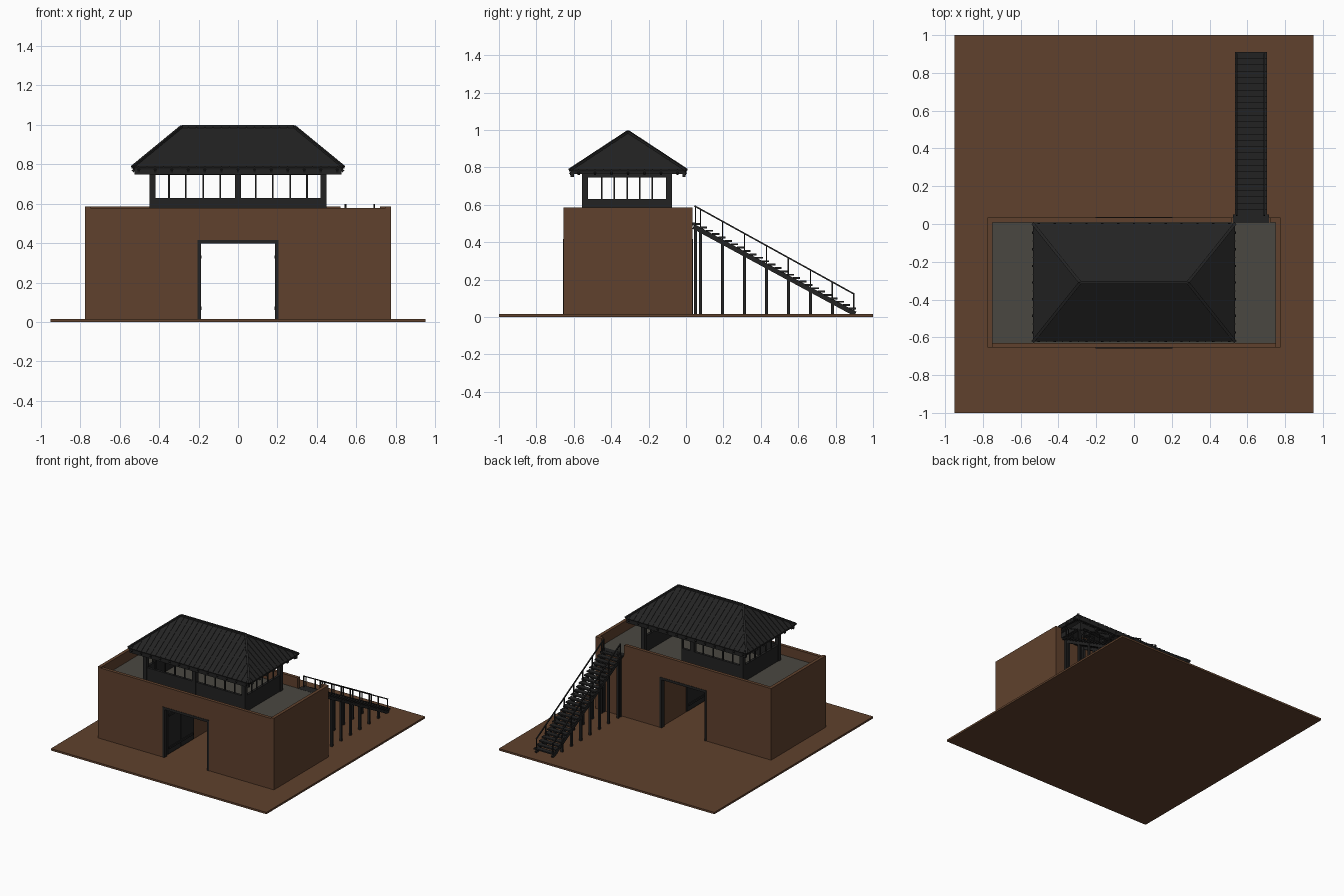
import bpy, bmesh
from mathutils import Vector, Matrix

if "Cube" in bpy.data.objects:
    bpy.data.objects.remove(bpy.data.objects["Cube"])


def mat(name, rgb):
    m = bpy.data.materials.new(name)
    m.diffuse_color = (*rgb, 1)
    m.use_nodes = True
    m.node_tree.nodes["Principled BSDF"].inputs["Base Color"].default_value = m.diffuse_color
    return m


EARTH = mat("brown_earth", (0.115, 0.053, 0.026))
TIMBER = mat("dark_timber", (0.0165, 0.0165, 0.0165))
STONE = mat("grey_floor", (0.068, 0.064, 0.053))


def finish(name, bm, material):
    bmesh.ops.recalc_face_normals(bm, faces=bm.faces)
    me = bpy.data.meshes.new(name)
    bm.to_mesh(me)
    bm.free()
    me.materials.append(material)
    ob = bpy.data.objects.new(name, me)
    bpy.context.collection.objects.link(ob)
    return ob


def boxes(name, material, items):
    """Each item is (x0, x1, y0, y1, z0, z1)."""
    bm = bmesh.new()
    for x0, x1, y0, y1, z0, z1 in items:
        m = Matrix.Translation(((x0 + x1) / 2, (y0 + y1) / 2, (z0 + z1) / 2))
        m = m @ Matrix.Diagonal((x1 - x0, y1 - y0, z1 - z0, 1))
        bmesh.ops.create_cube(bm, size=1, matrix=m)
    return finish(name, bm, material)


def beams(name, material, items):
    """Each item is (start, end, width, height): a sloping bar."""
    bm = bmesh.new()
    for p, q, w, h in items:
        p, q = Vector(p), Vector(q)
        d = (q - p).normalized()
        side = d.cross(Vector((0, 0, 1))).normalized()
        up = side.cross(d)
        m = Matrix((d * (q - p).length, side * w, up * h)).transposed().to_4x4()
        m.translation = (p + q) / 2
        bmesh.ops.create_cube(bm, size=1, matrix=m)
    return finish(name, bm, material)


# Ground slab
boxes("ground_slab", EARTH, [(-.95, .95, -1, 1, 0, .015)])

# Gatehouse block: two masses and a bridge over the passage
X, Y0, Y1, FLOOR, TOP = .775, -.655, .035, .5, .585
T = .026
prof = [(-X, .01), (-.2, .01), (-.2, .415), (.2, .415), (.2, .01), (X, .01), (X, FLOOR), (-X, FLOOR)]
bm = bmesh.new()
face = bm.faces.new([bm.verts.new((x, Y0, z)) for x, z in prof])
ext = bmesh.ops.extrude_face_region(bm, geom=[face])
bmesh.ops.translate(bm, vec=(0, Y1 - Y0, 0),
                    verts=[g for g in ext["geom"] if isinstance(g, bmesh.types.BMVert)])
finish("gate_block", bm, EARTH)

# Parapet, open at the head of the stair
boxes("parapet", EARTH, [
    (-X, X, Y0, Y0 + T, FLOOR, TOP - .008),
    (-X, -X + T, Y0, Y1, FLOOR, TOP), (X - T, X, Y0, Y1, FLOOR, TOP),
    (-X + T, .52, Y1 - T, Y1, FLOOR, TOP), (.72, X - T, Y1 - T, Y1, FLOOR, TOP)])
boxes("terrace_floor", STONE, [(-X + T, X - T, Y0 + T, Y1 - T, FLOOR - .003, FLOOR + .003)])

# Gate frames at both ends, plus door leaves folded back in the passage
frame, leaves = [], []
for s in (-1, 1):
    for y in (Y0 - .003, Y1 - .032):
        x0, x1 = sorted((s * .205, s * .188))
        frame.append((x0, x1, y, y + .035, .01, .415))
    for i in range(2):
        x0, x1 = sorted((s * .2, s * .19))
        y = -.61 + i * .165
        leaves.append((x0, x1, y, y + .16, .022, .395))
    for z in (.07, .33):
        x0, x1 = sorted((s * .192, s * .184))
        leaves.append((x0, x1, -.6, -.3, z - .008, z + .008))
for y in (Y0 - .003, Y1 - .032):
    frame.append((-.205, .205, y, y + .035, .398, .417))
boxes("gate_frame", TIMBER, frame)
boxes("gate_doors", TIMBER, leaves)

# Guard room: corner and middle posts, low walls, mullions, top plates
RX, RY0, RY1, SILL, HEAD = .45, -.555, -.075, .63, .75
posts = [(x - .016, x + .016, y, y + .032, FLOOR, .785)
         for x in (-RX + .016, 0, RX - .016) for y in (RY0, RY1 - .032)]
boxes("room_posts", TIMBER, posts)
boxes("room_low_walls", TIMBER, [
    (-RX, RX, RY0 + .005, RY0 + .025, FLOOR, SILL),
    (-RX, .09, RY1 - .025, RY1 - .005, FLOOR, SILL),
    (-RX + .005, -RX + .025, RY0, RY1, FLOOR, SILL),
    (RX - .025, RX - .005, RY0, RY1, FLOOR, SILL)])
W = .004
mull = []
for x in (.09, .177, .264, .35):
    for s in (-1, 1):
        mull.append((s * x - W, s * x + W, RY0 + .01, RY0 + .02, SILL, HEAD))
    mull.append((-x - W, -x + W, RY1 - .02, RY1 - .01, SILL, HEAD))
mull.append((.09 - W, .09 + W, RY1 - .025, RY1 - .005, FLOOR, HEAD))
for i in range(5):
    y = -.45 + i * .0675
    for s in (-1, 1):
        mull.append((s * .435 - W, s * .435 + W, y - W, y + W, SILL, HEAD))
boxes("window_mullions", TIMBER, mull)
boxes("top_plates", TIMBER,
      [(-RX, RX, y, y + .03, HEAD - .005, .785) for y in (RY0, RY1 - .03)] +
      [(x, x + .03, RY0, RY1, HEAD - .005, .785) for x in (-RX, RX - .03)])

# Hip roof shell
EX, EY0, EY1, EZ = .535, -.622, .002, .785
RIDX, RIDY, RIDZ = .285, -.31, .99
bm = bmesh.new()
a, b, c, d = [bm.verts.new((x, y, EZ)) for x, y in ((-EX, EY0), (EX, EY0), (EX, EY1), (-EX, EY1))]
l, r = [bm.verts.new((x, RIDY, RIDZ)) for x in (-RIDX, RIDX)]
for f in ((a, b, r, l), (c, d, l, r), (b, c, r), (d, a, l)):
    bm.faces.new(f)
roof = finish("hip_roof", bm, TIMBER)
mod = roof.modifiers.new("thickness", "SOLIDIFY")
mod.thickness = .014
mod.offset = -1

# Ridge, hips, and the seam battens running up each slope
bars = [((-RIDX, RIDY, RIDZ), (RIDX, RIDY, RIDZ), .016, .016)]
for s in (-1, 1):
    for y in (EY0, EY1):
        bars.append(((s * EX, y, EZ), (s * RIDX, RIDY, RIDZ), .016, .014))
beams("ridge_and_hips", TIMBER, bars)
seams, rafters = [], []
for i in range(-12, 13):
    x = i * .042
    t = min(1, (EX - abs(x)) / (EX - RIDX))
    for y in (EY0, EY1):
        p, q = Vector((x, y, EZ)), Vector((x, y + (RIDY - y) * t, EZ + (RIDZ - EZ) * t))
        seams.append((p, q, .005, .006))
        if i % 2 == 0:
            o = Vector((0, 0, -.021))
            rafters.append((p + o, q + o, .012, .014))
for i in range(-6, 7):
    y = RIDY + i * .044
    t = 1 - abs(i) * .044 / (EY1 - RIDY)
    for s in (-1, 1):
        p, q = Vector((s * EX, y, EZ)), Vector((s * (EX - (EX - RIDX) * t), y, EZ + (RIDZ - EZ) * t))
        seams.append((p, q, .005, .006))
        if i % 2 == 0:
            o = Vector((0, 0, -.021))
            rafters.append((p + o, q + o, .012, .014))
beams("roof_seams", TIMBER, seams)
beams("rafters", TIMBER, rafters)

# Eave beams and tie beams under the roof
boxes("eave_beams", TIMBER,
      [(-.525, .525, y, y + .018, .748, .782) for y in (EY0 + .004, EY1 - .022)] +
      [(x, x + .016, EY0 + .01, EY1 - .01, .765, .782) for x in (-.525, .509)] +
      [(x - .012, x + .012, EY0 + .01, EY1 - .01, .765, .785) for x in (-.3, -.15, 0, .15, .3)])

# Stair: treads, stringers, support posts and rails
SX0, SX1, SY0, SY1, SZ0, SZ1 = .535, .705, .04, .905, .5, .03
slope = (SZ1 - SZ0) / (SY1 - SY0)


def height(y):
    return SZ0 + slope * (y - SY0)


N = 26
run = (SY1 - SY0) / N
boxes("stair_treads", TIMBER,
      [(SX0, SX1, SY0 + i * run, SY0 + (i + 1) * run + .005,
        height(SY0 + i * run) - .008, height(SY0 + i * run) + .002) for i in range(N)])
boxes("stair_landing", TIMBER, [(.525, .715, .005, .05, .49, .504)])
string, rails, supports, balusters = [], [], [], []
for x in (SX0 + .01, SX1 - .015):
    string.append(((x, SY0, height(SY0) - .016), (x, SY1, height(SY1) - .014), .012, .026))
    rails.append(((x, SY0 + .005, .594), (x, .9, .122), .008, .008))
    for y in (.05, .077, .195, .312, .43, .547, .665, .782, .897):
        if y < .85:
            supports.append((x - .008, x + .008, y - .008, y + .008, .01, height(y) - .012))
        balusters.append((x - .004, x + .004, y - .003, y + .003, height(y) - .02,
                          .594 - (y - .045) * .552))
beams("stair_stringers", TIMBER, string)
beams("stair_handrails", TIMBER, rails)
boxes("stair_supports", TIMBER, supports)
boxes("stair_balusters", TIMBER, balusters)
